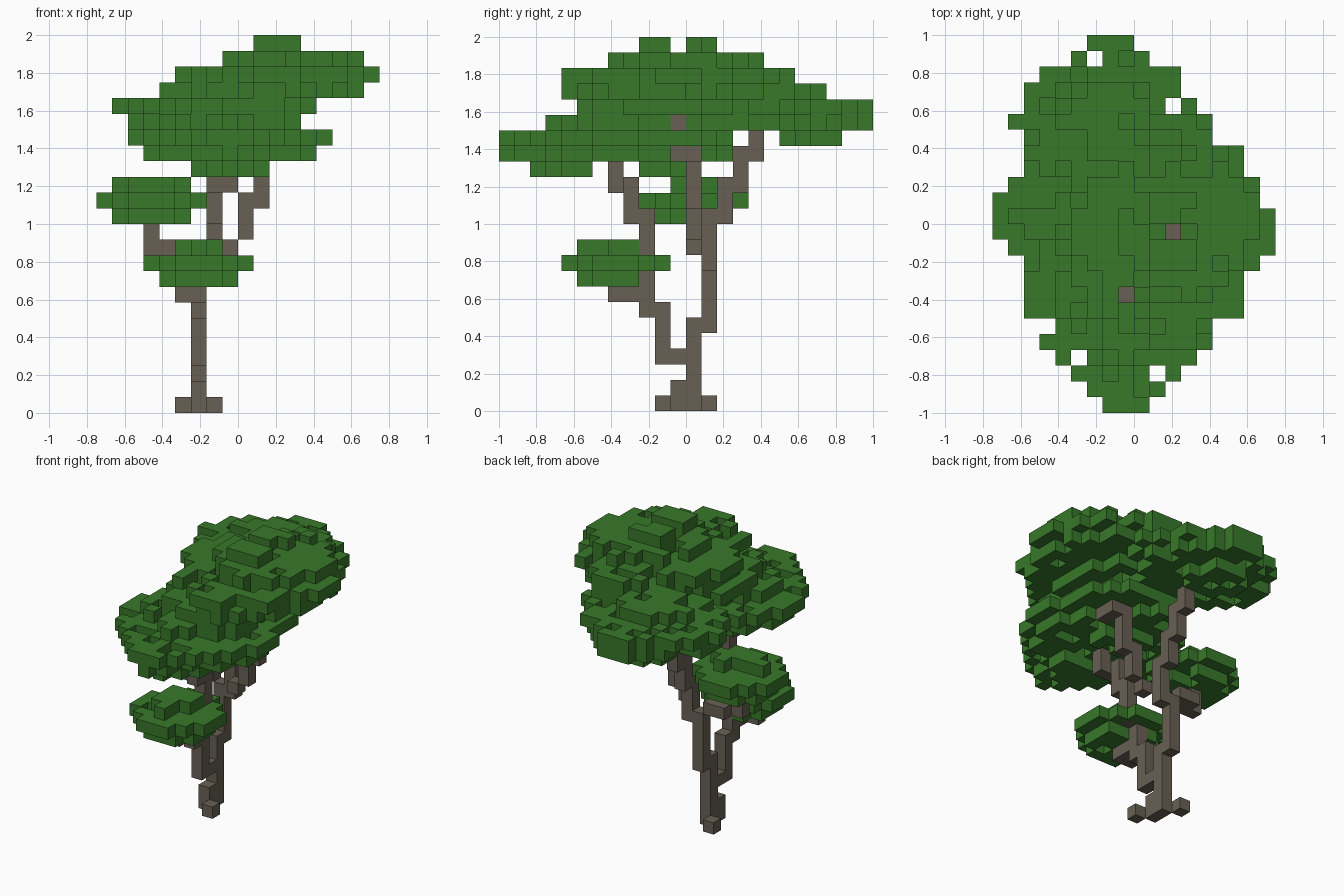
import bpy
import bmesh
import random
from mathutils import Vector

random.seed(4)
if "Cube" in bpy.data.objects:
    bpy.data.objects.remove(bpy.data.objects["Cube"], do_unlink=True)

BLOCK = 1 / 12
CORNER = Vector((-0.75, -1.0, 0.0))
STEPS = {"E": Vector((1, 0, 0)), "W": Vector((-1, 0, 0)),
         "N": Vector((0, 1, 0)), "S": Vector((0, -1, 0)),
         "U": Vector((0, 0, 1)), "D": Vector((0, 0, -1))}


def make_material(name, red, green, blue):
    colour = (red, green, blue, 1)
    mat = bpy.data.materials.new(name)
    mat.use_nodes = True
    mat.diffuse_color = colour
    shader = mat.node_tree.nodes["Principled BSDF"]
    shader.inputs["Base Color"].default_value = colour
    return mat


bark = make_material("grey brown bark", 0.138, 0.117, 0.089)
leaf = make_material("leaf green", 0.04, 0.188, 0.023)


def as_cell(vector):
    return tuple(round(value) for value in vector)


def grow(column, row, level, moves=""):
    """Blocks passed while growing east, west, north, south or up."""
    position = Vector((column, row, level))
    cells = {as_cell(position)}
    for move in moves:
        position += STEPS[move]
        cells.add(as_cell(position))
    return cells


def clump(column, row, level, radii, power=2.0, ragged=0.0, gap=0):
    """Stacked rounded layers of leaf blocks, one for each pair of radii."""
    cells = set()
    for height, (radius_x, radius_y) in enumerate(radii, level):
        for i in range(18):
            for j in range(24):
                dx, dy = abs(i - column), abs(j - row)
                reach = (dx / radius_x) ** power + (dy / radius_y) ** power
                rim = reach > 0.75 and min(dx, dy) > 1
                missing = rim and random.random() < ragged
                if reach <= 1 and dy >= gap and not missing:
                    cells.add((i, j, height))
    return cells


def roughen(cells, solid):
    """Leave out some blocks that are open on just their top or just their underside."""
    kept = set()
    for i, j, k in sorted(cells):
        one_sided = ((i, j, k + 1) in solid) != ((i, j, k - 1) in solid)
        if not one_sided or random.random() > 0.2:
            kept.add((i, j, k))
    return kept


# Trunk, roots and branches
wood = {
    "trunk": grow(6, 12, 0, "UUUUUNUUUU"),
    "roots": grow(6, 11, 0, "U") | grow(7, 10, 0) | grow(5, 13, 0),
    "low_front_branch": grow(6, 12, 3, "SSUUUSUSSWEUU"),
    "front_branch": grow(6, 9, 7, "UUEUUUSUUSEUUUU"),
    "side_branch": grow(5, 13, 10, "WSWUUU"),
    "back_branch": grow(7, 13, 9, "UUUNUUNUUNUUNNU"),
    "top_branch": grow(8, 12, 10) | grow(9, 12, 11, "UUEUUUESUUUUUU"),
}

# Two small clumps and four large ragged ones
small, medium, wide = (2.5, 2.5), (3.5, 3.5), (4.6, 4.6)
leaves = {
    "low_front_leaves": clump(6, 7, 8, [small, medium, (1.6, 2.5)]),
    "side_leaves": clump(3, 12, 12, [small, medium, (2.5, 1.6)]),
    "front_leaves": clump(8, 7, 16, [(5.5, 7.3), (6.5, 7.5), wide], 1.4, 0.25)
    | clump(8, 7, 15, [(2.5, 5.3)], gap=2)
    | clump(8, 7, 19, [small], gap=1),
    "middle_leaves": clump(9, 10, 16, [medium, wide, (2.5, 4.6), (4.6, 5.6)]),
    "back_leaves": clump(7, 18, 18, [(5.5, 5.5), (6.2, 5.5), (3.5, 2.6)], 1.4, 0.25)
    | clump(7, 19.5, 17, [(2.5, 2)]),
    "top_leaves": clump(11, 11, 20, [(5.6, 7.4), (6.5, 7.4)], 1.6, 0.25)
    | clump(12, 11.5, 22, [wide], 1.6, 0.2)
    | clump(11, 11, 23, [(1.6, 2.6)], gap=1),
}

# Each block belongs to one part; the front branch tip stays open to the sky
wood_cells = set().union(*wood.values())
solid = wood_cells.union(*leaves.values())
taken = set(wood_cells)
tip = max(wood["front_branch"], key=lambda cell: cell[2])
for name, cells in leaves.items():
    shaft = {cell for cell in cells if cell[:2] == tip[:2] and cell[2] > tip[2]}
    leaves[name] = roughen(cells - taken - shaft, solid)
    taken |= leaves[name]


def build(name, cells, mat):
    """One mesh from the outer faces of a set of blocks."""
    bm = bmesh.new()
    for cell in sorted(cells):
        centre = Vector(cell) + Vector((0.5, 0.5, 0.5))
        for normal in STEPS.values():
            if as_cell(Vector(cell) + normal) in taken:
                continue
            side = Vector((normal.y, normal.z, normal.x)) / 2
            up = normal.cross(side)
            middle = centre + normal / 2
            corners = (middle - side - up, middle + side - up,
                       middle + side + up, middle - side + up)
            bm.faces.new([bm.verts.new(CORNER + point * BLOCK) for point in corners])
    bmesh.ops.remove_doubles(bm, verts=bm.verts, dist=0.001)
    mesh = bpy.data.meshes.new(name)
    bm.to_mesh(mesh)
    bm.free()
    mesh.materials.append(mat)
    bpy.context.collection.objects.link(bpy.data.objects.new(name, mesh))


for parts, mat in ((wood, bark), (leaves, leaf)):
    for name, cells in parts.items():
        build(name, cells, mat)
        # Blocks shared by two branches stay with the first
        for other in parts:
            if other != name:
                parts[other] = parts[other] - cells
